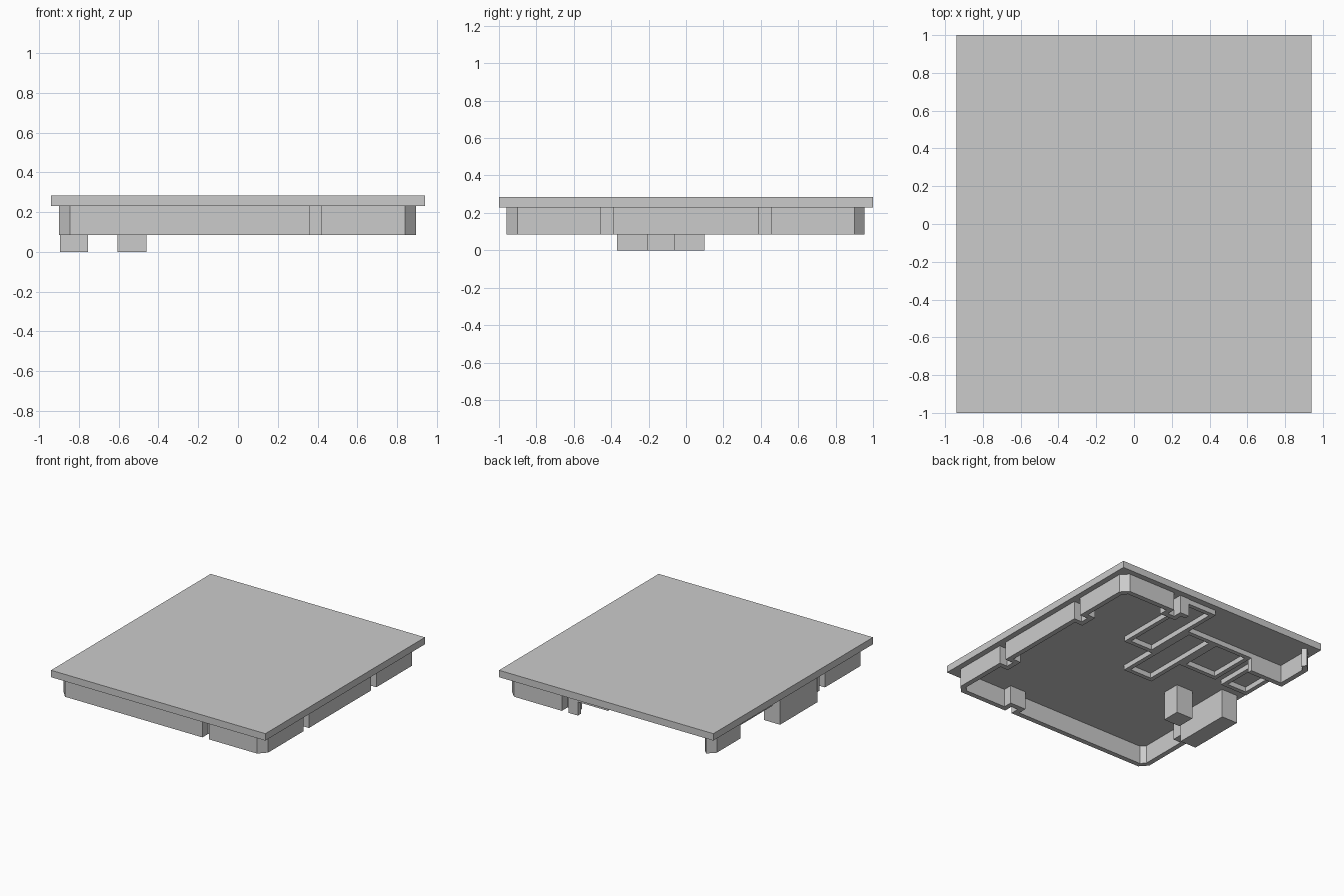
import bpy
import bmesh
from mathutils import Vector

cube = bpy.data.objects.get("Cube")
if cube:
    bpy.data.objects.remove(cube)

grey = bpy.data.materials.new("plain_grey")
grey.use_nodes = True
COLOUR = (0.6, 0.6, 0.6, 1)
grey.diffuse_color = COLOUR
grey.node_tree.nodes["Principled BSDF"].inputs["Base Color"].default_value = COLOUR

# Shared heights and thicknesses
PLATE_LOW, PLATE_TOP = 0.23, 0.285
WALL_LOW, RAIL_LOW = 0.085, 0.19
WALL, RAIL, NOTCH_DEPTH = 0.04, 0.035, 0.07


def finish(name, bm):
    bmesh.ops.recalc_face_normals(bm, faces=bm.faces)
    mesh = bpy.data.meshes.new(name)
    bm.to_mesh(mesh)
    bm.free()
    mesh.materials.append(grey)
    obj = bpy.data.objects.new(name, mesh)
    bpy.context.collection.objects.link(obj)
    return obj


def box(name, x0, x1, y0, y1, z0, z1):
    bm = bmesh.new()
    bmesh.ops.create_cube(bm, size=1)
    for v in bm.verts:
        v.co = (x0 if v.co.x < 0 else x1,
                y0 if v.co.y < 0 else y1,
                z0 if v.co.z < 0 else z1)
    return finish(name, bm)


def right_of(a, b):
    d = (b - a).normalized()
    return Vector((d.y, -d.x))


def band(name, points, thickness, z0, z1, closed=False):
    """Upright wall along a path, thickened to the right with mitred corners."""
    pts = [Vector(p) for p in points]
    n = len(pts)
    bm = bmesh.new()
    rings = []
    for i, p in enumerate(pts):
        before = right_of(pts[i - 1], p) if closed or i > 0 else None
        after = right_of(p, pts[(i + 1) % n]) if closed or i < n - 1 else None
        before, after = before or after, after or before
        q = p + (before + after) * thickness / (1 + before.dot(after))
        rings.append([bm.verts.new((c.x, c.y, z))
                      for c, z in ((p, z0), (q, z0), (q, z1), (p, z1))])
    for i in range(n if closed else n - 1):
        a, b = rings[i], rings[(i + 1) % n]
        for k in range(4):
            m = (k + 1) % 4
            bm.faces.new((a[k], a[m], b[m], b[k]))
    if not closed:
        bm.faces.new(rings[0])
        bm.faces.new(rings[-1])
    return finish(name, bm)


def notch(a, b):
    a, b = Vector(a), Vector(b)
    inward = right_of(a, b) * NOTCH_DEPTH
    return [a, a + inward, b + inward, b]


# Flat cover plate
box("cover_plate", -0.94, 0.94, -1, 1, PLATE_LOW, PLATE_TOP)

# Perimeter wall with cut corners and U-shaped notches, clockwise
L, R, F, B = -0.90, 0.895, -0.96, 0.955
path = [(0.28, B)]
path += notch((0.36, B), (0.42, B))
path += [(0.84, B), (R, 0.90)]
path += notch((R, 0.455), (R, 0.39))
path += notch((R, -0.39), (R, -0.455))
path += [(R, -0.90), (0.84, F)]
path += notch((0.42, F), (0.36, F))
path += [(-0.845, F), (L, -0.90)]
path += notch((L, -0.455), (L, -0.39))
path += [(L, -0.365)]
band("perimeter_wall", path, WALL, WALL_LOW, PLATE_LOW)

# Separate wall around the back right corner
band("back_corner_wall",
     [(-0.845, B), (L, 0.90), (L, 0.60), (-0.58, 0.60)],
     -WALL, WALL_LOW, PLATE_LOW)

# Tall feet that reach the ground
box("side_foot", -0.895, -0.755, -0.37, 0.10, 0, PLATE_LOW)
box("inner_foot", -0.605, -0.46, -0.205, -0.06, 0, PLATE_LOW)

# Low rectangular rails on the underside
for name, x0, x1, y0, y1 in (
        ("long_rail_back", 0.02, 0.285, 0.23, 0.95),
        ("long_rail_middle", -0.24, 0.02, -0.09, 0.64),
        ("short_rail_inner", -0.58, -0.24, 0.23, 0.64),
        ("short_rail_side", -0.90, -0.66, 0.20, 0.61)):
    band(name, [(x0, y0), (x0, y1), (x1, y1), (x1, y0)],
         RAIL, RAIL_LOW, PLATE_LOW, closed=True)
